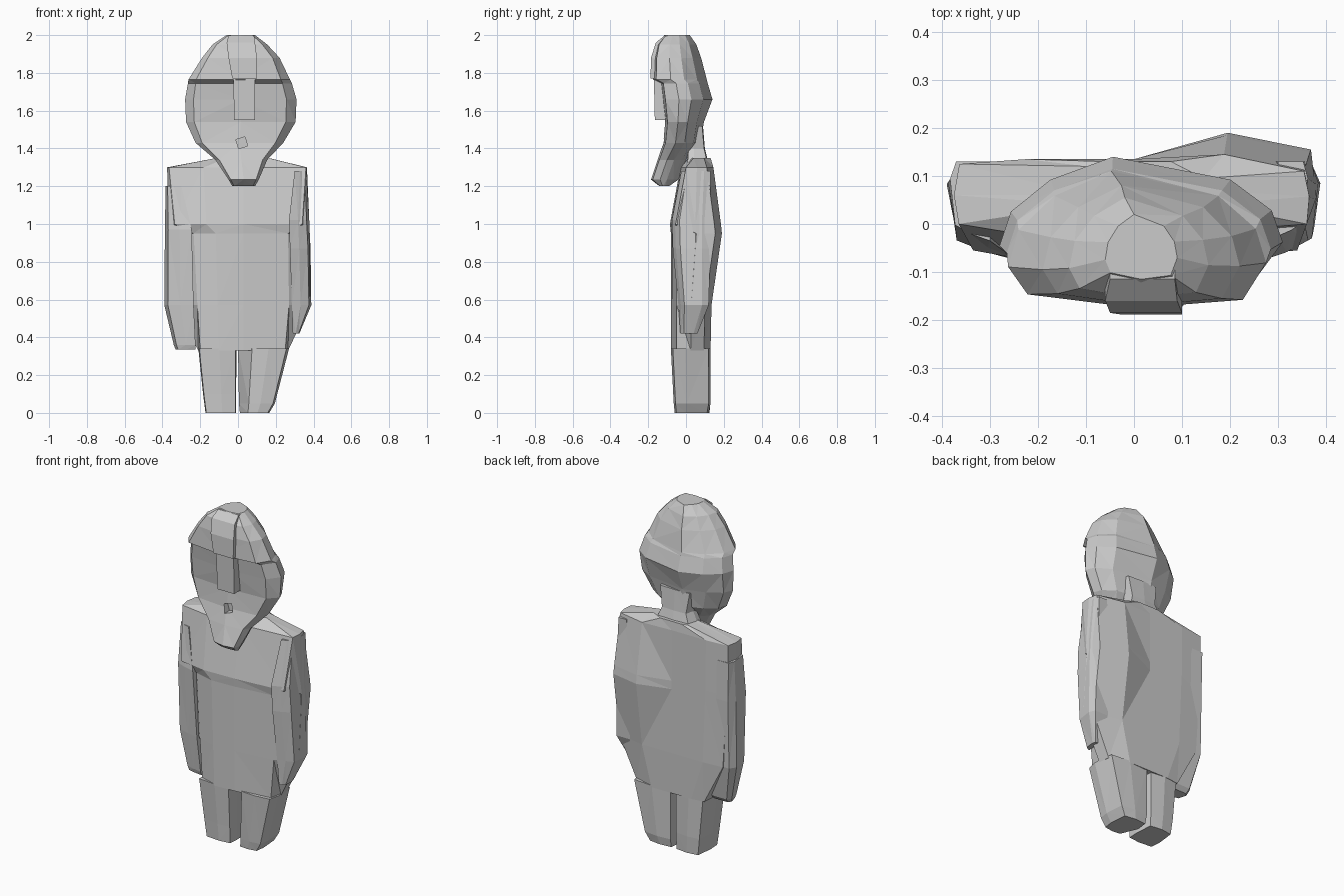
import bpy, bmesh
from mathutils import Matrix

if "Cube" in bpy.data.objects:
    bpy.data.objects.remove(bpy.data.objects["Cube"])

stone = bpy.data.materials.new("stone_grey")
stone.use_nodes = True
stone.diffuse_color = (0.6, 0.6, 0.6, 1)
stone.node_tree.nodes["Principled BSDF"].inputs["Base Color"].default_value = stone.diffuse_color


def finish(name, bm):
    bmesh.ops.recalc_face_normals(bm, faces=bm.faces)
    mesh = bpy.data.meshes.new(name)
    bm.to_mesh(mesh)
    bm.free()
    mesh.materials.append(stone)
    obj = bpy.data.objects.new(name, mesh)
    bpy.context.collection.objects.link(obj)
    return obj


def skin(name, rings):
    """Join rings of equal point count into a closed faceted solid."""
    bm = bmesh.new()
    loops = [[bm.verts.new(p) for p in ring] for ring in rings]
    count = len(loops[0])
    for low, high in zip(loops, loops[1:]):
        for i in range(count):
            j = (i + 1) % count
            bm.faces.new((low[i], low[j], high[j], high[i]))
    bm.faces.new(loops[0][::-1])
    bm.faces.new(loops[-1])
    bmesh.ops.triangulate(bm, faces=[f for f in bm.faces if len(f.verts) == 4])
    return finish(name, bm)


def loft(name, template, levels):
    """Levels are z, left x, right x, front y, back y."""
    return skin(name, [[((a + b) / 2 + u * (b - a) / 2, f + v * (k - f), z)
                        for u, v in template] for z, a, b, f, k in levels])


BOX = [(-1, 0), (1, 0), (1, 1), (-1, 1)]
LIMB = [(-.95, .04), (.1, 0), (.95, .04), (1, .35), (.9, .95), (0, 1), (-.85, .95), (-1, .4)]
# Inner front edge cut back, so the leg gap narrows toward the rear
CUT_LIMB = [(-.45, .03), (.2, 0), (.9, .05), (1, .35), (.9, .95), (0, 1), (-.9, .97), (-1, .6)]
# Outer side at -1, rounded at the front
ARM = [(-.75, .2), (.1, .08), (1, 0), (1, .5), (1, 1), (-.7, 1), (-1, .78)]
ARM_MIRRORED = [(-u, v) for u, v in reversed(ARM)]
SKULL = [(-.85, .1), (0, 0), (.82, .06), (1, .33), (.92, .58), (.63, .82),
         (-.2, 1), (-.64, .82), (-.92, .57), (-1, .3)]

# Head with a stepped brow and a pointed chin
head = loft("head", SKULL, [
    (1.2, -.03, .09, -.14, -.09),
    (1.235, -.05, .11, -.185, -.04),
    (1.34, -.12, .155, -.15, .0),
    (1.43, -.225, .24, -.12, .075),
    (1.54, -.275, .305, -.11, .095),
    (1.66, -.28, .31, -.125, .14),
    (1.745, -.265, .285, -.135, .115),
    (1.765, -.262, .275, -.175, .11),
    (1.88, -.19, .22, -.17, .08),
    (1.95, -.135, .155, -.155, .055),
    (2.0, -.06, .09, -.115, .02)])

# Mouth hollow
bm = bmesh.new()
bmesh.ops.create_cube(bm, size=1, matrix=Matrix.Translation((.02, -.12, 1.43))
                      @ Matrix.Rotation(-.3, 4, 'Y') @ Matrix.Diagonal((.05, .07, .05, 1)))
cutter = finish("mouth_cutter", bm)
cutter.hide_render = True
cut = head.modifiers.new("mouth", 'BOOLEAN')
cut.operation = 'DIFFERENCE'
cut.object = cutter
bpy.context.view_layer.objects.active = head
bpy.ops.object.modifier_apply(modifier=cut.name)
bpy.data.objects.remove(cutter)

# Brow ridge and nose
loft("brow_ridge", BOX, [
    (1.77, -.03, .1, -.188, -.08),
    (1.88, -.05, .1, -.185, -.08),
    (1.96, -.06, .09, -.16, -.08),
    (1.997, -.05, .085, -.115, -.08)])
loft("nose", BOX, [(1.55, -.02, .09, -.165, -.08), (1.77, -.025, .09, -.17, -.08)])

# Neck
loft("neck", LIMB, [
    (1.28, -.14, .15, 0, .13),
    (1.4, -.08, .1, .01, .1),
    (1.52, -.1, .12, 0, .09)])


def torso_ring(z, front_left, front_right, back_left, back_right, front, back):
    """Flat chest, and a back that is fuller on one side."""
    right_back = min(back, .135)
    return [(front_left, front + .03, z), (front_left * .5, front, z), (.03, front + .005, z),
            (front_right, front + .03, z), (back_right, (front + back) / 2, z),
            (back_right * .97, back - .035, z), (.19 * back_right / .37, back, z),
            (0, right_back, z), (back_left * .6, right_back, z),
            (back_left * .97, right_back - .01, z), (back_left, .06, z)]


# Torso, with the back reaching behind the arms
skin("torso", [torso_ring(*row) for row in (
    (.33, -.2, .25, -.21, .265, -.08, .13),
    (.57, -.215, .27, -.34, .38, -.08, .135),
    (.95, -.235, .265, -.365, .38, -.08, .19),
    (1.0, -.335, .34, -.37, .378, -.085, .185),
    (1.3, -.365, .36, -.375, .365, -.03, .145),
    (1.35, -.11, .16, -.1, .15, .01, .13))])

# Arms hanging at the sides
loft("right_arm", ARM, [
    (.335, -.33, -.225, -.02, .06),
    (.36, -.34, -.225, -.03, .08),
    (.57, -.39, -.235, -.05, .12),
    (.97, -.387, -.245, -.075, .13),
    (1.2, -.383, -.3, -.035, .13)])
loft("left_arm", ARM_MIRRORED, [
    (.42, .29, .325, -.03, .06),
    (.57, .285, .388, -.04, .12),
    (.87, .275, .384, -.07, .13),
    (1.02, .27, .376, -.075, .13),
    (1.28, .3, .362, -.025, .13)])

# Legs
loft("right_leg", LIMB, [
    (0, -.172, -.01, -.06, .125),
    (.1, -.185, -.01, -.065, .13),
    (.34, -.21, -.008, -.08, .13)])
loft("left_leg", CUT_LIMB, [
    (0, .01, .165, -.06, .12),
    (.05, .005, .195, -.065, .13),
    (.34, .0, .27, -.08, .13)])
